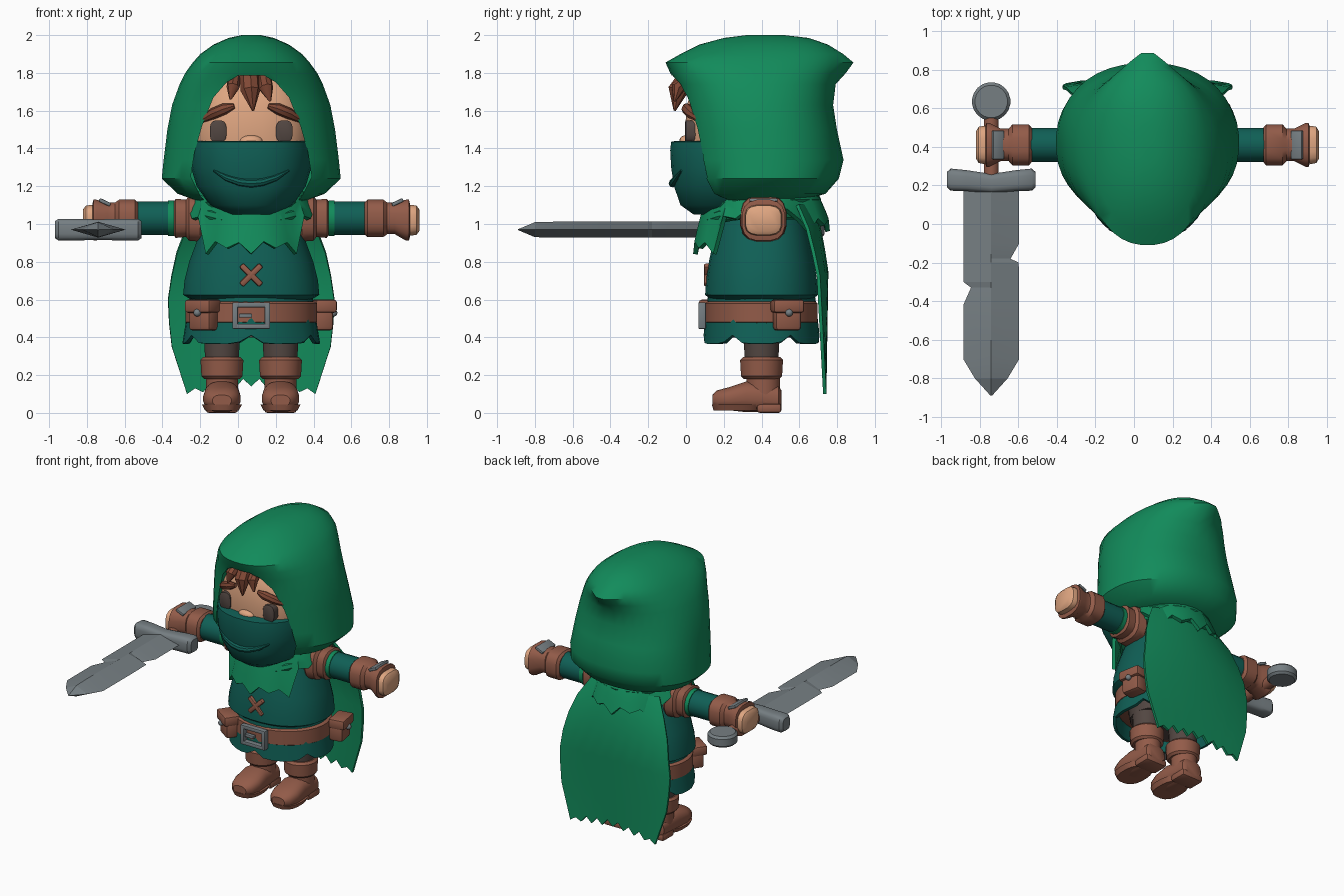
import bpy, bmesh, math
from mathutils import Vector

if "Cube" in bpy.data.objects:
    bpy.data.objects.remove(bpy.data.objects["Cube"])

CX, CY = 0.07, 0.41  # body axis


def mat(name, r, g, b):
    m = bpy.data.materials.new(name)
    m.diffuse_color = (r, g, b, 1)
    m.use_nodes = True
    m.node_tree.nodes["Principled BSDF"].inputs["Base Color"].default_value = m.diffuse_color
    return m


GREEN = mat("cloak green", 0.006, 0.26, 0.105)
TEAL = mat("tunic teal", 0.005, 0.115, 0.092)
BROWN = mat("leather brown", 0.29, 0.105, 0.066)
HAIR = mat("hair brown", 0.22, 0.066, 0.036)
SKIN = mat("skin", 0.74, 0.38, 0.22)
STEEL = mat("steel grey", 0.18, 0.21, 0.225)
DARK = mat("dark cloth", 0.085, 0.062, 0.054)


def finish(ob, m, angle=38):
    ob.data.materials.clear()
    ob.data.materials.append(m)
    bpy.ops.object.select_all(action='DESELECT')
    ob.select_set(True)
    bpy.context.view_layer.objects.active = ob
    for mod in list(ob.modifiers):
        bpy.ops.object.modifier_apply(modifier=mod.name)
    bpy.ops.object.shade_smooth_by_angle(angle=math.radians(angle))
    return ob


def mesh(name, verts, faces):
    me = bpy.data.meshes.new(name)
    me.from_pydata(verts, [], faces)
    bm = bmesh.new()
    bm.from_mesh(me)
    bmesh.ops.recalc_face_normals(bm, faces=bm.faces)
    bm.to_mesh(me)
    bm.free()
    ob = bpy.data.objects.new(name, me)
    bpy.context.collection.objects.link(ob)
    return ob


def loft(name, rings):
    """Skin closed rings of equal length and cap both ends."""
    n = len(rings[0])
    faces = [(i * n + j, i * n + (j + 1) % n, (i + 1) * n + (j + 1) % n, (i + 1) * n + j)
             for i in range(len(rings) - 1) for j in range(n)]
    faces += [tuple(range(n)), tuple(range((len(rings) - 1) * n, len(rings) * n))]
    return mesh(name, [p for r in rings for p in r], faces)


def tube(name, axis, stations, m, n=20, e=2.0, warp=None):
    """Superellipse sections (position, centre a, centre b, radius a, radius b) along an axis."""
    rings = []
    for p, a, b, ra, rb in stations:
        ring = []
        for i in range(n):
            t = 2 * math.pi * (i + 0.5) / n
            c, s = math.cos(t), math.sin(t)
            u = a + ra * math.copysign(abs(c) ** (2 / e), c)
            v = b + rb * math.copysign(abs(s) ** (2 / e), s)
            q = {'x': (p, u, v), 'y': (u, p, v), 'z': (u, v, p)}[axis]
            ring.append(warp(*q) if warp else q)
        rings.append(ring)
    return finish(loft(name, rings), m)


def box(name, loc, size, m, bevel=0.012, rot=(0, 0, 0)):
    bpy.ops.mesh.primitive_cube_add(size=1, location=loc, rotation=rot)
    ob = bpy.context.object
    ob.name = name
    ob.scale = size
    bpy.ops.object.transform_apply(location=False, rotation=False, scale=True)
    mod = ob.modifiers.new("bevel", 'BEVEL')
    mod.width, mod.segments = bevel, 2
    return finish(ob, m)


def ball(name, loc, scale, m):
    bpy.ops.mesh.primitive_uv_sphere_add(segments=16, ring_count=10, location=loc)
    ob = bpy.context.object
    ob.name, ob.scale = name, scale
    return finish(ob, m)


def strand(name, pts, m):
    """Round strand through (x, y, z, radius) points."""
    cu = bpy.data.curves.new(name, 'CURVE')
    cu.dimensions, cu.bevel_depth, cu.bevel_resolution, cu.use_fill_caps = '3D', 1.0, 2, True
    sp = cu.splines.new('POLY')
    sp.points.add(len(pts) - 1)
    for q, (x, y, z, r) in zip(sp.points, pts):
        q.co, q.radius = (x, y, z, 1), r
    ob = bpy.data.objects.new(name, cu)
    bpy.context.collection.objects.link(ob)
    bpy.ops.object.select_all(action='DESELECT')
    ob.select_set(True)
    bpy.context.view_layer.objects.active = ob
    bpy.ops.object.convert(target='MESH')
    return finish(bpy.context.object, m)


def sheet(name, nu, nv, f, m, wrap, thick=0.018):
    """Cloth grid from f(column, v) given a thickness."""
    verts = [f(i, j / nv) for j in range(nv + 1) for i in range(nu)]
    faces = [(j * nu + i, j * nu + (i + 1) % nu, (j + 1) * nu + (i + 1) % nu, (j + 1) * nu + i)
             for j in range(nv) for i in range(nu if wrap else nu - 1)]
    ob = mesh(name, verts, faces)
    mod = ob.modifiers.new("thickness", 'SOLIDIFY')
    mod.thickness, mod.offset = thick, 0
    return finish(ob, m)


def lerp(table, t):
    for (a, va), (b, vb) in zip(table, table[1:]):
        if t <= b:
            return va + (vb - va) * (t - a) / (b - a)
    return table[-1][1]


# Hood: stacked rings (z, half width, front, back) with a peak pulled out at the back
def peak(x, y, z):
    k = math.exp(-((x - CX) / 0.09) ** 2) * math.exp(-((z - 1.84) / 0.06) ** 2)
    return (x, y + (0.07 * k if y > 0.6 else 0), z)


hood_rows = [(1.12, .28, .14, .60), (1.16, .39, .07, .74), (1.24, .475, .03, .81), (1.34, .465, .01, .835),
             (1.50, .445, 0, .80), (1.63, .42, -.02, .78), (1.74, .38, -.05, .79), (1.80, .35, -.085, .81),
             (1.855, .31, -.11, .83), (1.90, .27, -.03, .81), (1.95, .20, .07, .75),
             (1.985, .12, .20, .65), (2.0, .05, .32, .52)]
hood = tube("hood", 'z', [(z, CX, (f + b) / 2, w, (b - f) / 2) for z, w, f, b in hood_rows],
            GREEN, n=40, e=2.25, warp=peak)
half = [(.07, 1.785), (.13, 1.75), (.2, 1.67), (.26, 1.52), (.30, 1.38), (.32, 1.25), (.27, 1.15), (.16, 1.02)]
outline = [(CX + a, z) for a, z in half] + [(CX - a, z) for a, z in reversed(half)]
cutter = loft("opening_cutter", [[(x, y, z) for x, z in outline] for y in (-.4, .36)])
mod = hood.modifiers.new("opening", 'BOOLEAN')
mod.operation, mod.solver, mod.object = 'DIFFERENCE', 'EXACT', cutter
finish(hood, GREEN)
bpy.data.objects.remove(cutter)

# Head and face
tube("head", 'z', [(1.2, CX, .3, .24, .25), (1.35, CX, .3, .31, .3), (1.5, CX, .3, .32, .305),
                   (1.62, CX, .3, .31, .30), (1.74, CX, .3, .26, .26), (1.84, CX, .3, .15, .15)], SKIN, 28, 2.6)
ball("nose", (CX, 0.0, 1.44), (.06, .035, .03), SKIN)
for s in (-1, 1):
    tube("eye", 'y', [(-.005, CX + s * .175, 1.49, .035, .05), (.0, CX + s * .175, 1.49, .045, .06),
                      (.07, CX + s * .175, 1.49, .045, .06)], DARK, 16, 2.8)
    strand("eyebrow", [(CX + s * a, y, z, r) for a, y, z, r in
                       ((.09, .0, 1.625, .014), (.14, .005, 1.61, .03), (.2, .03, 1.585, .03), (.26, .075, 1.55, .014))], HAIR)
for x, dx, z0, z1, r in ((.06, .02, 1.79, 1.6, .052), (-.02, -.02, 1.77, 1.66, .035), (.14, .03, 1.77, 1.65, .038)):
    strand("hair_lock", [(x, .02, z0, r), (x + dx * .3, -.045, (z0 + z1) / 2 + .01, r),
                         (x + dx, -.06, z1, .006)], HAIR)

# Face mask with a curved fold
tube("face_mask", 'z', [(1.05, CX, .24, .13, .2), (1.10, CX, .24, .22, .27), (1.2, CX, .25, .29, .315),
                        (1.3, CX, .26, .32, .34), (1.39, CX, .27, .325, .355), (1.435, CX, .28, .325, .36),
                        (1.44, CX, .28, .31, .335)], TEAL, 32, 2.3)
strand("mask_fold", [(CX + a, -.07 + a * a * 1.1, 1.215 + a * a * 1.7, r) for a, r in
                     ((-.2, .005), (-.13, .016), (-.06, .02), (0, .022), (.06, .02), (.13, .016), (.2, .005))], TEAL)


# Scarf draped round the neck and over the shoulders
def scarf(i, v):
    t = 2 * math.pi * i / 32
    c, s = math.cos(t), math.sin(t)
    low = .87 if s < -.6 else (.99 if s > .5 else 1.07 - .12 * max(0, -s))
    low += (-.03, .035, .0, .03)[i % 4]
    r = .25 + .09 * v ** .7
    return (CX + c * (r - .01), .40 + s * (r + .01), 1.19 + (low - 1.19) * v)


sheet("scarf", 32, 4, scarf, GREEN, True, .025)
for k, (z, r) in enumerate(((1.13, .27), (1.06, .285))):
    strand("scarf_fold", [(CX + r * math.cos(t), .40 + (r + .01) * math.sin(t), z - .05 * max(0, -math.sin(t)) ** 3, .035)
                          for t in [2 * math.pi * i / 24 for i in range(25)]], GREEN)


# Cape with a ragged hem
def cape(i, v):
    s = i / 8 - 1
    hem = (.10, .13, .11, .16, .12, .17, .13, .18, .14)[min(i, 16 - i) % 9]
    w = lerp([(0, .27), (.15, .36), (.3, .41), (.5, .44), (.72, .43), (1, .34)], v)
    y = lerp([(0, .66), (.1, .70), (.35, .745), (1, .735)], v)
    return (CX + s * w, y - .07 * s * s * (1 - v), 1.1 + (hem - 1.1) * v)


sheet("cape", 17, 8, cape, GREEN, False)

# Tunic, skirt, belt
tube("tunic", 'z', [(.60, CX, .4, .32, .27), (.625, CX, .4, .362, .30), (.70, CX, .4, .355, .295), (.80, CX, .4, .33, .28),
                    (.92, CX, .4, .285, .255), (1.02, CX, .4, .24, .23), (1.12, CX, .4, .19, .2)], TEAL, 32, 2.2)


def skirt(i, v):
    t = 2 * math.pi * i / 36
    low = .365 + (0, .0, .01, .045, .005, .0)[i % 6]
    return (CX + math.cos(t) * (.315 + .04 * v), .4 + math.sin(t) * (.275 + .022 * v), .61 + (low - .61) * v)


sheet("skirt", 36, 3, skirt, TEAL, True, .02)
tube("hips", 'z', [(.40, CX, .4, .25, .2), (.60, CX, .4, .28, .24)], DARK)
tube("belt", 'z', [(.47, CX, .4, .335, .285), (.48, CX, .4, .35, .298), (.58, CX, .4, .35, .298),
                   (.59, CX, .4, .335, .285)], BROWN, 36)
for s in (-1, 1):
    box("buckle_side", (CX + s * .085, .085, .515), (.03, .04, .14), STEEL, .006)
    box("buckle_bar", (CX, .085, .515 + s * .057), (.19, .04, .027), STEEL, .006)
    box("chest_stitch", (CX, .112, .73), (.15, .035, .032), BROWN, .01, (0, s * math.radians(45), 0))
box("buckle_prong", (CX - .03, .082, .515), (.07, .03, .022), STEEL, .005)
for x, y, ang in ((-.18, .165, -35), (.445, .535, 100)):
    a = math.radians(ang)
    d = Vector((math.sin(a), -math.cos(a), 0))
    p = Vector((x, y, .52))
    box("pouch", p - Vector((0, 0, .02)), (.14, .10, .13), BROWN, .02, (0, 0, a))
    box("pouch_flap", p + Vector((0, 0, .045)) + d * .01, (.165, .115, .07), BROWN, .015, (0, 0, a))
    ball("pouch_stud", p + d * .062 + Vector((0, 0, .01)), (.02, .02, .02), STEEL)

# Legs, boots and arms
for s in (-1, 1):
    x = CX + s * .155
    tube("trouser_leg", 'z', [(.27, x, .4, .09, .09), (.45, x, .4, .098, .098)], DARK)
    tube("boot_shaft", 'z', [(.06, x, .41, .085, .09), (.2, x, .41, .085, .09)], BROWN)
    tube("boot_cuff", 'z', [(.18, x, .4, .095, .095), (.195, x, .4, .11, .11), (.28, x, .4, .115, .115),
                            (.295, x, .4, .10, .10)], BROWN)
    tube("boot_foot", 'y', [(.14, x, .065, .05, .03), (.165, x, .07, .08, .05), (.23, x, .075, .10, .062),
                            (.32, x, .085, .095, .082), (.42, x, .08, .085, .075), (.49, x, .075, .08, .07),
                            (.505, x, .07, .06, .05)], BROWN, 20, 2.5)
    tube("boot_sole", 'z', [(0.012, x, .27, .09, .125), (.045, x, .27, .107, .135)], BROWN, 20, 2.6)
    box("boot_heel", (x, .44, .025), (.17, .13, .05), BROWN, .015)

    def arm(name, rows, m, e=2.0, n=16):
        tube(name, 'x', [(CX + s * d, CY, z, ry, rz) for d, z, ry, rz in rows], m, n, e)

    arm("shoulder_guard", [(.24, 1.03, .10, .11), (.27, 1.03, .125, .125), (.33, 1.03, .12, .12),
                           (.345, 1.03, .10, .10), (.40, 1.03, .105, .105), (.41, 1.03, .09, .09)], BROWN, 2.8)
    arm("sleeve", [(.2, 1.03, .09, .09), (.62, 1.03, .09, .09)], TEAL)
    arm("sleeve_band", [(.41, 1.03, .095, .095), (.44, 1.03, .095, .095)], GREEN)
    arm("bracer", [(.60, 1.03, .09, .085), (.615, 1.03, .108, .10), (.70, 1.03, .108, .10), (.72, 1.03, .085, .085),
                   (.76, 1.03, .085, .085), (.82, 1.02, .115, .11), (.835, 1.02, .115, .11), (.84, 1.02, .10, .09)],
        BROWN, 2.8)
    arm("hand", [(.78, 1.02, .09, .075), (.85, 1.02, .10, .082), (.875, 1.02, .095, .078), (.89, 1.02, .07, .058)],
        SKIN, 3.2)
    box("hand_plate", (CX + s * .775, CY, 1.115), (.065, .15, .02), STEEL, .006, (0, -s * math.radians(25), 0))

# Sword held forward, with two nicks in the blade
SX, SZ = -.74, .97
blade_rows = [(.2, .145, .145), (-.1, .145, .145), (-.18, .145, .10), (-.2, .145, .142), (-.30, .145, .145),
              (-.33, .105, .145), (-.42, .145, .145), (-.70, .145, .145), (-.80, .085, .085), (-.89, .004, .004)]
blade = loft("blade", [[(SX - l, y, SZ), (SX, y, SZ + .042 * min(1, r / .09)),
                        (SX + r, y, SZ), (SX, y, SZ - .042 * min(1, r / .09))] for y, l, r in blade_rows])
finish(blade, STEEL, 10)
tube("crossguard", 'x', [(SX + d, y, SZ, ry, rz) for d, y, ry, rz in
                         ((-.23, .23, .04, .045), (-.21, .23, .058, .058), (-.13, .225, .055, .058), (0, .21, .05, .055),
                          (.13, .225, .055, .058), (.21, .23, .058, .058), (.23, .23, .04, .045))], STEEL, 16, 3.5)
tube("grip", 'y', [(.22, SX, SZ, .04, .04), (.56, SX, SZ, .04, .04)], BROWN, 12)
tube("pommel", 'z', [(SZ - .04, SX, .635, .085, .085), (SZ - .025, SX, .635, .10, .10),
                     (SZ + .025, SX, .635, .10, .10), (SZ + .04, SX, .635, .085, .085)], STEEL, 20)
